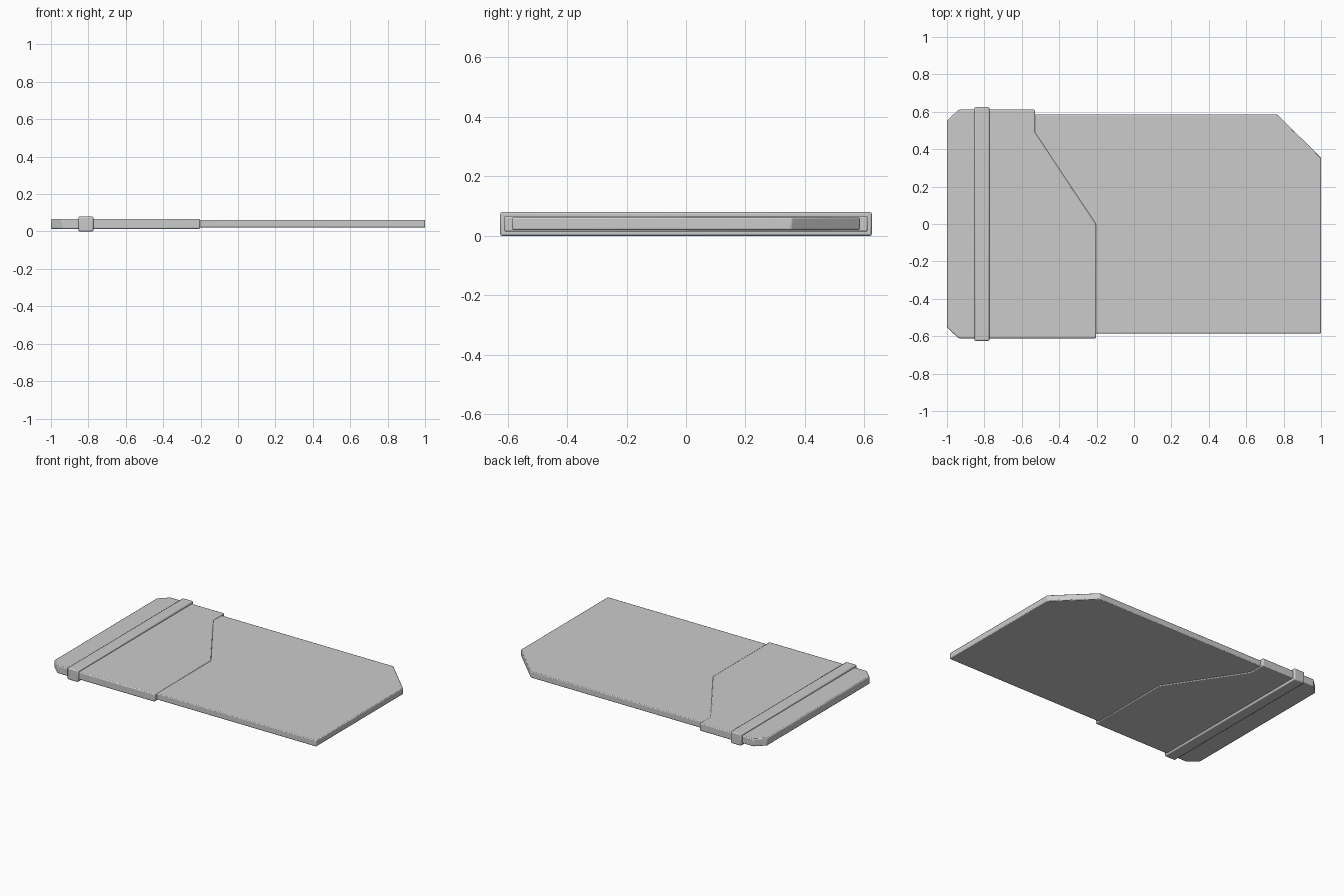
import bpy, bmesh

if "Cube" in bpy.data.objects:
    bpy.data.objects.remove(bpy.data.objects["Cube"])


def plate(name, outline, z0, z1, bevel):
    """Extrude an anticlockwise outline from z0 to z1 and chamfer its edges."""
    bm = bmesh.new()
    base = bm.faces.new([bm.verts.new((x, y, z0)) for x, y in outline])
    res = bmesh.ops.extrude_face_region(bm, geom=[base], use_keep_orig=True)
    for v in res["geom"]:
        if isinstance(v, bmesh.types.BMVert):
            v.co.z = z1
    bmesh.ops.recalc_face_normals(bm, faces=bm.faces)
    mesh = bpy.data.meshes.new(name)
    bm.to_mesh(mesh)
    bm.free()
    obj = bpy.data.objects.new(name, mesh)
    bpy.context.collection.objects.link(obj)
    mod = obj.modifiers.new("edge_bevel", "BEVEL")
    mod.width = bevel
    mod.segments = 2
    mod.limit_method = "ANGLE"
    mod.angle_limit = 0.5
    # Smooth the small rounds while keeping the flat faces crisp
    bpy.ops.object.select_all(action="DESELECT")
    obj.select_set(True)
    bpy.context.view_layer.objects.active = obj
    bpy.ops.object.shade_smooth_by_angle(angle=0.5)
    return obj


# Thin card with one clipped corner, its left end tucked into the sleeve
plate("card", [(-0.9, -0.585), (0.995, -0.585), (0.995, 0.355),
               (0.76, 0.585), (-0.9, 0.585)], 0.020, 0.062, 0.005)

# Sleeve with clipped outer corners and a slanted opening
plate("sleeve", [(-1, -0.553), (-0.938, -0.611), (-0.203, -0.611), (-0.203, 0),
                 (-0.53, 0.492), (-0.53, 0.611), (-0.938, 0.611), (-1, 0.553)],
      0.014, 0.067, 0.006)

# Raised band wrapped around the sleeve
plate("band", [(-0.853, -0.625), (-0.773, -0.625),
               (-0.773, 0.625), (-0.853, 0.625)], 0.0, 0.08, 0.007)

# Centre the model exactly on x
bpy.data.objects["card"].location.x = 0.005
